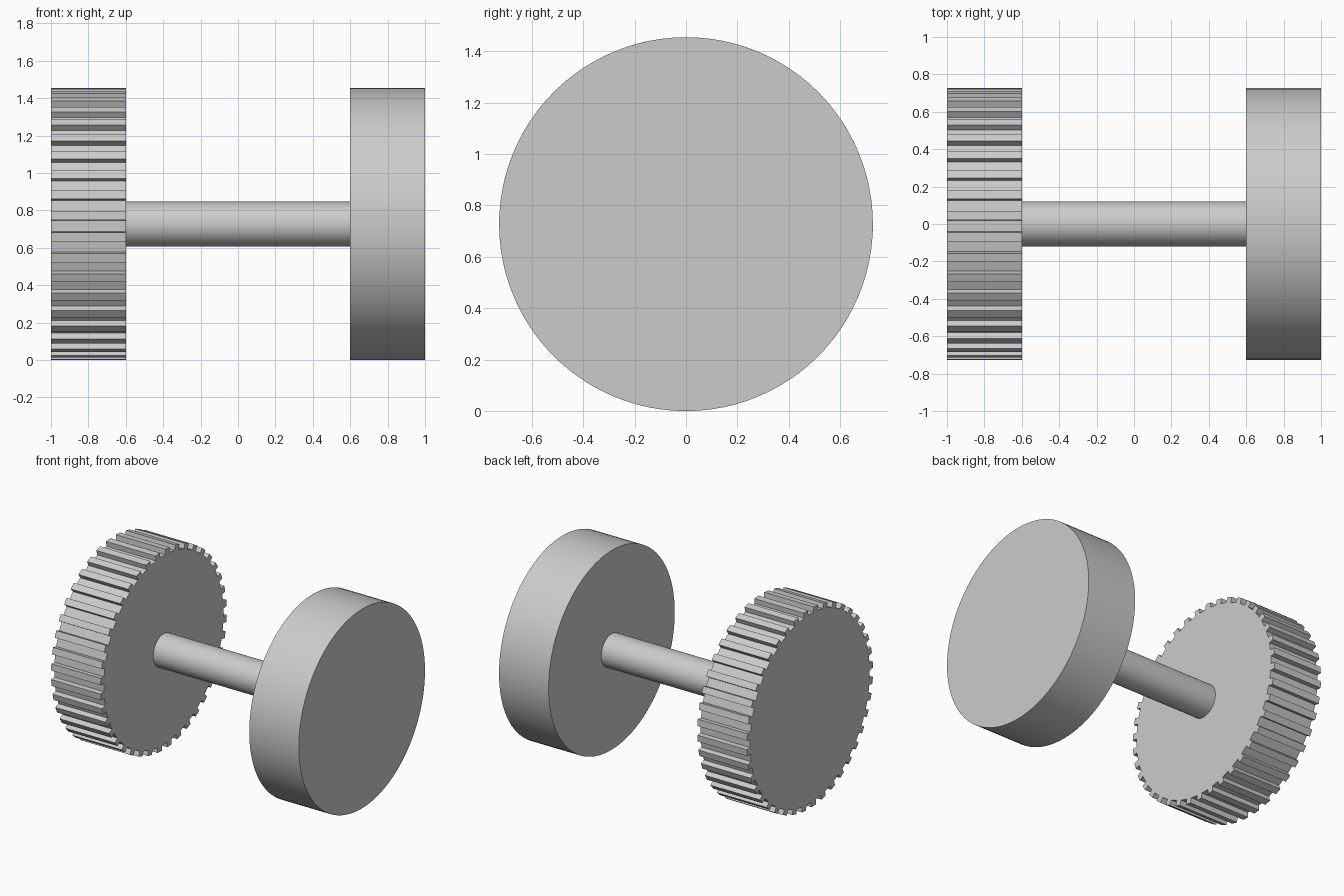
import bpy, bmesh, math
from mathutils import Vector

default = bpy.data.objects.get("Cube")
if default:
    bpy.data.objects.remove(default, do_unlink=True)

RADIUS = 0.727       # disc and tooth tip radius, also the axle height
ROOT = 0.69          # radius between the teeth
TEETH = 40

grey = bpy.data.materials.new("light grey")
grey.use_nodes = True
grey.diffuse_color = (0.6, 0.6, 0.6, 1)
grey.node_tree.nodes["Principled BSDF"].inputs["Base Color"].default_value = (0.6, 0.6, 0.6, 1)


def prism(name, profile, x0, x1, smooth):
    """Extrude a closed (y, z) outline along x, centred on the axle."""
    bm = bmesh.new()
    base = bm.faces.new([bm.verts.new((x0, y, z + RADIUS)) for y, z in profile])
    grown = bmesh.ops.extrude_face_region(bm, geom=[base], use_keep_orig=True)
    tip = [g for g in grown["geom"] if isinstance(g, bmesh.types.BMVert)]
    bmesh.ops.translate(bm, verts=tip, vec=Vector((x1 - x0, 0, 0)))
    bmesh.ops.recalc_face_normals(bm, faces=bm.faces)
    mesh = bpy.data.meshes.new(name)
    bm.to_mesh(mesh)
    bm.free()
    mesh.materials.append(grey)
    obj = bpy.data.objects.new(name, mesh)
    bpy.context.collection.objects.link(obj)
    if smooth:
        bpy.ops.object.select_all(action="DESELECT")
        obj.select_set(True)
        bpy.context.view_layer.objects.active = obj
        bpy.ops.object.shade_smooth_by_angle(angle=math.radians(30))
    return obj


def polar(radius, degrees):
    a = math.radians(degrees)
    return (-radius * math.cos(a), radius * math.sin(a))


def circle(radius, sides):
    return [polar(radius, 360 * i / sides) for i in range(sides)]


# Toothed wheel: square teeth around the rim
pitch = 360 / TEETH
gear_outline = []
for i in range(TEETH):
    a = i * pitch
    gear_outline += [polar(ROOT, a + 1.6), polar(RADIUS, a + 1.7),
                     polar(RADIUS, a + 5.5), polar(ROOT, a + 5.6)]
prism("toothed_wheel", gear_outline, -1, -0.6, False)

# Plain disc and the axle joining both
prism("plain_disc", circle(RADIUS, 96), 0.6, 1, True)
prism("axle", circle(0.12, 48), -0.61, 0.61, True)
